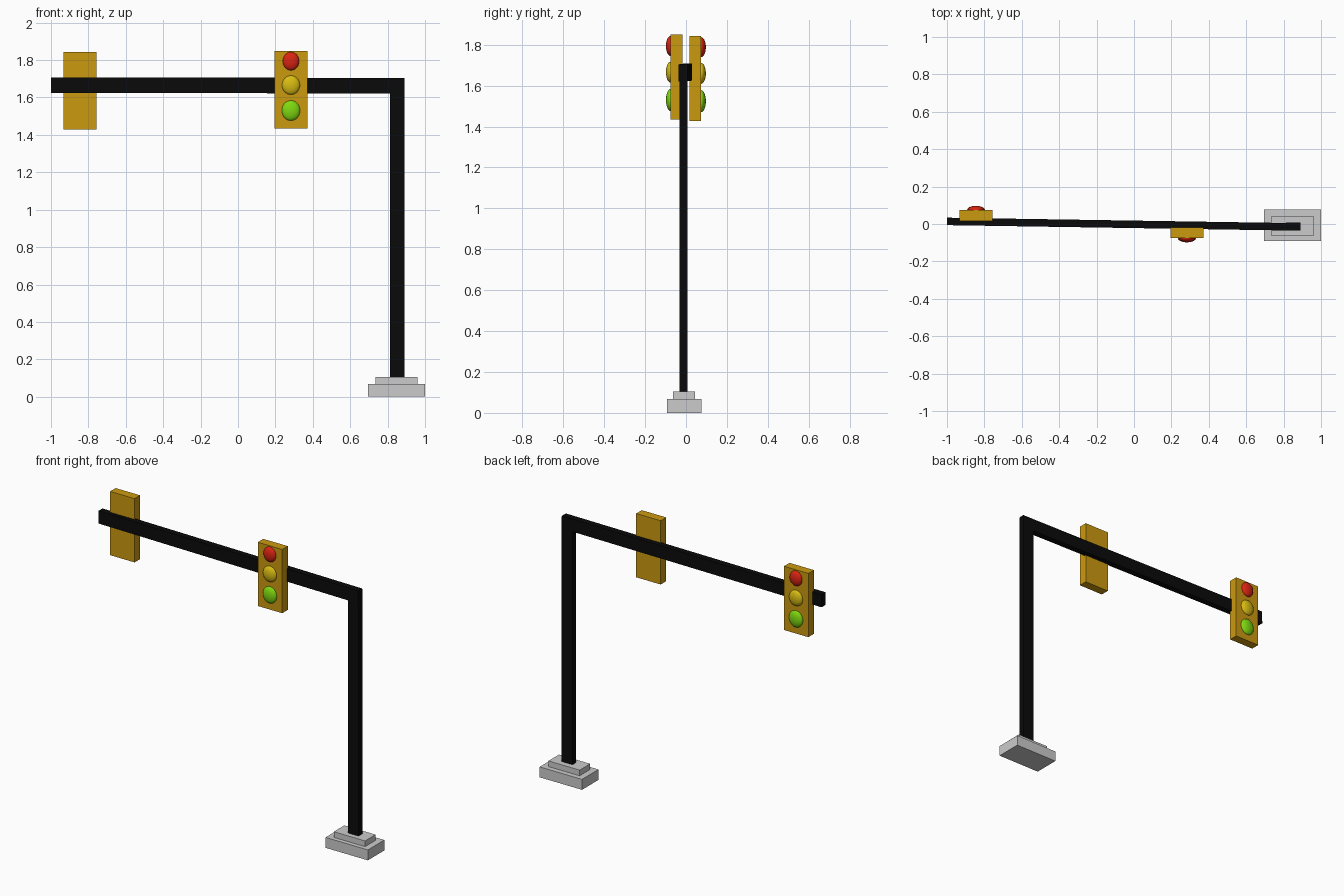
import bpy
from math import radians
from mathutils import Matrix, Vector

cube = bpy.data.objects.get("Cube")
if cube:
    bpy.data.objects.remove(cube, do_unlink=True)


def material(name, r, g, b):
    mat = bpy.data.materials.new(name)
    mat.use_nodes = True
    mat.diffuse_color = (r, g, b, 1)
    mat.node_tree.nodes["Principled BSDF"].inputs["Base Color"].default_value = (r, g, b, 1)
    return mat


black = material("black metal", 0.003, 0.003, 0.003)
grey = material("concrete grey", 0.6, 0.6, 0.6)
amber = material("housing amber", 0.6, 0.32, 0.005)
red = material("lamp red", 0.7, 0.018, 0.006)
yellow = material("lamp yellow", 0.69, 0.5, 0.006)
green = material("lamp green", 0.21, 0.69, 0.005)


def box(name, low, high, mat, rotation=(0, 0, 0)):
    """Box between two opposite corners, turned about its centre."""
    low, high = Vector(low), Vector(high)
    bpy.ops.mesh.primitive_cube_add(size=1, location=(low + high) / 2)
    obj = bpy.context.object
    obj.name = name
    obj.data.transform(Matrix.Diagonal((*(high - low), 1)))
    obj.rotation_euler = rotation
    obj.data.materials.append(mat)
    return obj


def lamp(name, x, y, z, width, height, mat):
    """Flattened smooth lens, half sunk in the housing."""
    bpy.ops.mesh.primitive_uv_sphere_add(segments=32, ring_count=16, radius=1, location=(x, y, z))
    obj = bpy.context.object
    obj.name = name
    obj.data.transform(Matrix.Diagonal((width, 0.023, height, 1)))
    obj.data.materials.append(mat)
    bpy.ops.object.shade_smooth()


# Stepped footing
box("footing_lower", (0.695, -0.092, 0), (1.0, 0.077, 0.068), grey)
box("footing_upper", (0.735, -0.064, 0.068), (0.96, 0.044, 0.105), grey)

# Pole and slightly skewed cross arm
box("pole", (0.813, -0.031, 0.1), (0.89, 0.007, 1.7), black)
box("cross_arm", (-1.0, -0.021, 1.623), (0.89, 0.019, 1.706), black,
    (0, radians(0.12), radians(-0.9)))


def signal(side, x, y_inner, facing, bottom):
    """Housing with three lamps; facing is -1 to the front, 1 to the back."""
    y_face = y_inner + facing * 0.057
    box(side + "_signal_housing", (x - 0.088, min(y_inner, y_face), bottom),
        (x + 0.088, max(y_inner, y_face), bottom + 0.415), amber)
    for name, height, rx, rz, mat in (("red", 0.36, 0.044, 0.049, red),
                                      ("yellow", 0.232, 0.048, 0.051, yellow),
                                      ("green", 0.096, 0.049, 0.054, green)):
        lamp(f"{side}_{name}_lamp", x, y_face, bottom + height, rx, rz, mat)


signal("front", 0.283, -0.018, -1, 1.434)
signal("back", -0.845, 0.017, 1, 1.428)
